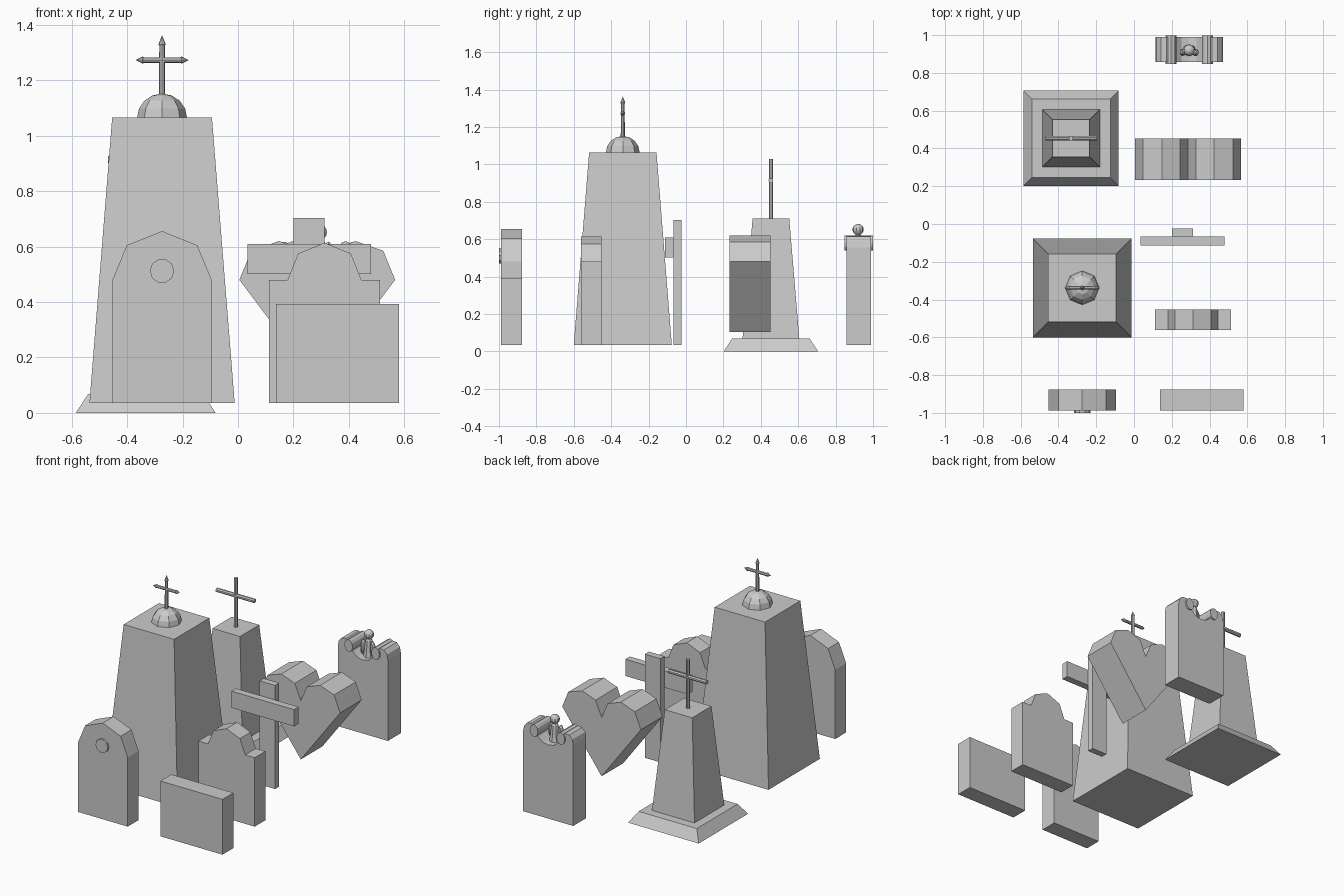
import bpy, bmesh, math
from mathutils import Matrix

if "Cube" in bpy.data.objects:
    bpy.data.objects.remove(bpy.data.objects["Cube"])

GROUND = 0.035


def finish(name, bm, smooth=False):
    bmesh.ops.remove_doubles(bm, verts=bm.verts, dist=1e-5)
    bmesh.ops.recalc_face_normals(bm, faces=bm.faces)
    me = bpy.data.meshes.new(name)
    bm.to_mesh(me)
    bm.free()
    ob = bpy.data.objects.new(name, me)
    bpy.context.collection.objects.link(ob)
    if smooth:
        for p in me.polygons:
            p.use_smooth = True
    return ob


def prism(name, pts, y0, y1):
    """Extrude an x-z outline from y0 to y1."""
    bm = bmesh.new()
    face = bm.faces.new([bm.verts.new((x, y0, z)) for x, z in pts])
    out = bmesh.ops.extrude_face_region(bm, geom=[face])
    new = [v for v in out["geom"] if isinstance(v, bmesh.types.BMVert)]
    bmesh.ops.translate(bm, verts=new, vec=(0, y1 - y0, 0))
    return finish(name, bm)


def box(name, x0, x1, y0, y1, z0, z1):
    return prism(name, [(x0, z0), (x1, z0), (x1, z1), (x0, z1)], y0, y1)


def lathe(name, profile, sides, loc, axis="Z", phase=0.0, scale=(1, 1, 1), smooth=False):
    """Revolve (radius, height) pairs, then turn the height onto the axis."""
    bm = bmesh.new()
    rings = []
    for r, h in profile:
        rings.append([bm.verts.new((r * math.cos(phase + 2 * math.pi * i / sides),
                                    r * math.sin(phase + 2 * math.pi * i / sides), h))
                      for i in range(sides)])
    for a, b in zip(rings, rings[1:]):
        for i in range(sides):
            j = (i + 1) % sides
            bm.faces.new((a[i], a[j], b[j], b[i]))
    bm.faces.new(rings[0])
    bm.faces.new(rings[-1])
    bmesh.ops.dissolve_degenerate(bm, dist=1e-6, edges=bm.edges)
    rot = {"Z": Matrix(), "X": Matrix.Rotation(math.pi / 2, 4, "Y"),
           "Y": Matrix.Rotation(math.pi / 2, 4, "X")}[axis]
    bm.transform(Matrix.Translation(loc) @ Matrix.Diagonal((*scale, 1)) @ rot)
    return finish(name, bm, smooth)


def frustum(name, cx, cy, z0, h0, z1, h1):
    """Square tapered block given half widths."""
    k = math.sqrt(2)
    return lathe(name, [(h0 * k, z0), (h1 * k, z1)], 4, (cx, cy, 0), phase=math.pi / 4)


def ball(name, r, loc, scale=(1, 1, 1)):
    bm = bmesh.new()
    bmesh.ops.create_uvsphere(bm, u_segments=10, v_segments=8, radius=r)
    bm.transform(Matrix.Translation(loc) @ Matrix.Diagonal((*scale, 1)))
    return finish(name, bm)


# Large obelisk with dome and pointed cross
ox, oy = -0.274, -0.338
frustum("large_obelisk", ox, oy, GROUND, 0.262, 1.065, 0.18)
dome = [(0.09 * math.cos(a), 0.087 * math.sin(a))
        for a in (math.radians(d) for d in (0, 22.5, 45, 67.5, 89.9))]
lathe("dome", dome, 8, (ox, oy, 1.065))
lathe("pointed_cross_post", [(0.011, 1.14), (0.010, 1.325), (0.013, 1.33), (0.0005, 1.362)],
      8, (ox, oy, 0))
lathe("pointed_cross_arm", [(0.0005, -0.095), (0.013, -0.07), (0.010, -0.065),
                            (0.010, 0.065), (0.013, 0.07), (0.0005, 0.095)],
      8, (ox, oy, 1.273), axis="X")

# Small obelisk on a plinth with a rod cross
sx, sy = -0.333, 0.454
frustum("small_plinth", sx, sy, 0, 0.252, 0.068, 0.208)
frustum("small_obelisk", sx, sy, 0.066, 0.152, 0.712, 0.098)
lathe("rod_cross_post", [(0.012, 0.70), (0.012, 1.028)], 8, (sx, sy, 0), phase=math.pi / 8)
lathe("rod_cross_arm", [(0.013, -0.136), (0.013, 0.136)], 8, (sx, sy, 0.914),
      axis="X", phase=math.pi / 8)

# Heart stone
half = [(0.043, 0.585), (0.138, 0.62), (0.238, 0.585), (0.281, 0.48)]
hx = 0.286
prism("heart_stone", [(hx, 0.105)] + [(hx + x, z) for x, z in reversed(half)]
      + [(hx, 0.485)] + [(hx - x, z) for x, z in half], 0.232, 0.453)

# Plain cross stone: post behind, arm in front
box("plain_cross_post", 0.201, 0.312, -0.067, -0.025, GROUND, 0.704)
box("plain_cross_arm", 0.034, 0.48, -0.113, -0.067, 0.502, 0.61)

# Shouldered stone
half = [(0.201, GROUND), (0.201, 0.48), (0.133, 0.48), (0.095, 0.575)]
cx = 0.312
prism("shouldered_stone", [(cx + x, z) for x, z in half] + [(cx, 0.614)]
      + [(cx - x, z) for x, z in reversed(half)], -0.562, -0.453)

# Arched stone with a round medallion
half = [(0.178, GROUND), (0.178, 0.482), (0.127, 0.605)]
prism("arched_stone", [(ox + x, z) for x, z in half] + [(ox, 0.656)]
      + [(ox - x, z) for x, z in reversed(half)], -0.988, -0.877)
lathe("medallion", [(0.044, -0.008), (0.044, 0.012)], 10, (ox, -0.988, 0.512), axis="Y")

# Low block stone
box("block_stone", 0.138, 0.581, -0.988, -0.877, GROUND, 0.392)

# Scroll stone: rounded shoulders with a scooped top
ax, ay = 0.292, 0.923
half = [(0.179, GROUND), (0.179, 0.555), (0.172, 0.59), (0.15, 0.614), (0.12, 0.617),
        (0.096, 0.603), (0.085, 0.575), (0.072, 0.545), (0.04, 0.518)]
prism("scroll_stone", [(ax + x, z) for x, z in half] + [(ax, 0.51)]
      + [(ax - x, z) for x, z in reversed(half)], ay - 0.066, ay + 0.066)
for s, side in ((-1, "left"), (1, "right")):
    lathe("scroll_" + side, [(0.029, -0.076), (0.029, 0.076)], 12,
          (ax + s * 0.096, ay, 0.58), axis="Y", scale=(1, 1, 1.35))

# Small draped figure sitting in the scoop
fy = ay - 0.003
lathe("figure_body", [(0.038, 0.505), (0.03, 0.55), (0.026, 0.59), (0.022, 0.615), (0.01, 0.63)],
      8, (ax, fy, 0), scale=(1, 0.85, 1))
ball("figure_head", 0.03, (ax, fy, 0.652))
for s, side in ((-1, "left"), (1, "right")):
    ball("figure_arm_" + side, 0.016, (ax + s * 0.034, fy - 0.012, 0.57), (1, 1.2, 3))
